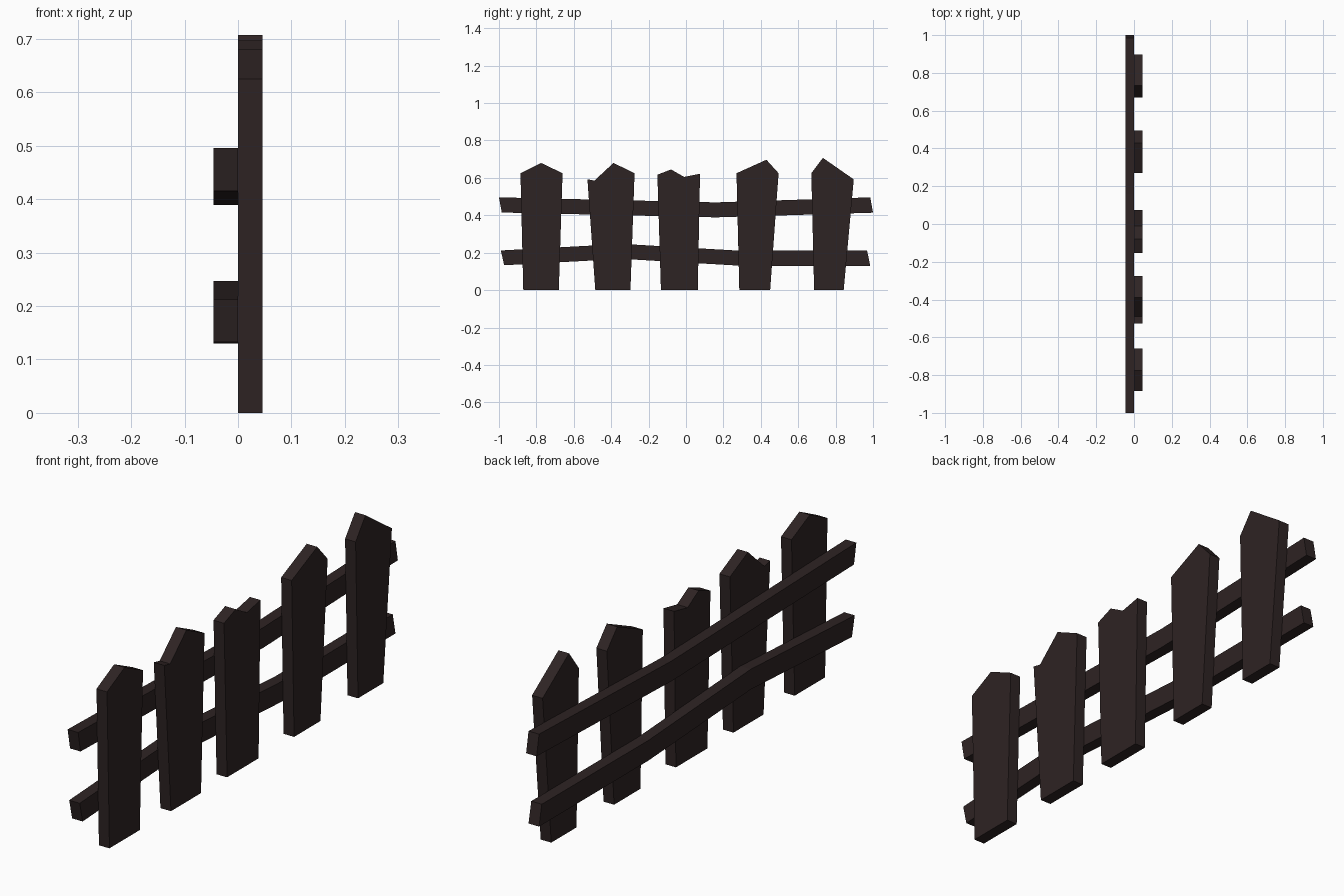
import bpy, bmesh

if "Cube" in bpy.data.objects:
    bpy.data.objects.remove(bpy.data.objects["Cube"])

# Single dark wood colour
wood = bpy.data.materials.new("dark_wood")
wood.diffuse_color = (0.027, 0.017, 0.017, 1)
wood.use_nodes = True
wood.node_tree.nodes["Principled BSDF"].inputs["Base Color"].default_value = wood.diffuse_color


def plank(name, outline, x0, x1):
    """Extrude a (y, z) outline along x from x0 to x1."""
    bm = bmesh.new()
    face = bm.faces.new([bm.verts.new((x0, y, z)) for y, z in outline])
    ext = bmesh.ops.extrude_face_region(bm, geom=[face])
    moved = [v for v in ext["geom"] if isinstance(v, bmesh.types.BMVert)]
    bmesh.ops.translate(bm, verts=moved, vec=(x1 - x0, 0, 0))
    bmesh.ops.recalc_face_normals(bm, faces=bm.faces)
    me = bpy.data.meshes.new(name)
    bm.to_mesh(me)
    bm.free()
    me.materials.append(wood)
    ob = bpy.data.objects.new(name, me)
    bpy.context.collection.objects.link(ob)


# Pickets: bottom left y, bottom right y, then the jagged top from right to left
T = 0.046
pickets = [
    (-0.87, -0.68, [(-0.66, 0.625), (-0.775, 0.68), (-0.885, 0.625)]),
    (-0.485, -0.297, [(-0.275, 0.625), (-0.388, 0.68), (-0.49, 0.585), (-0.527, 0.593)]),
    (-0.134, 0.063, [(0.075, 0.622), (-0.01, 0.605), (-0.08, 0.645), (-0.153, 0.617)]),
    (0.285, 0.45, [(0.495, 0.625), (0.43, 0.697), (0.27, 0.625)]),
    (0.685, 0.843, [(0.897, 0.592), (0.732, 0.707), (0.67, 0.625)]),
]
for i, (a, b, top) in enumerate(pickets, 1):
    plank(f"picket_{i}", [(a, 0), (b, 0)] + top, 0, T)

# Rails: bent boards with slanted ends, lower edge then upper edge
plank("upper_rail",
      [(-0.985, 0.415), (0.16, 0.389), (1.0, 0.414),
       (0.985, 0.496), (0.16, 0.469), (-1.0, 0.496)], -T, 0)
plank("lower_rail",
      [(-0.972, 0.133), (-0.34, 0.167), (0.3, 0.13), (0.985, 0.13),
       (0.968, 0.212), (0.3, 0.21), (-0.34, 0.247), (-0.99, 0.212)], -T, 0)
